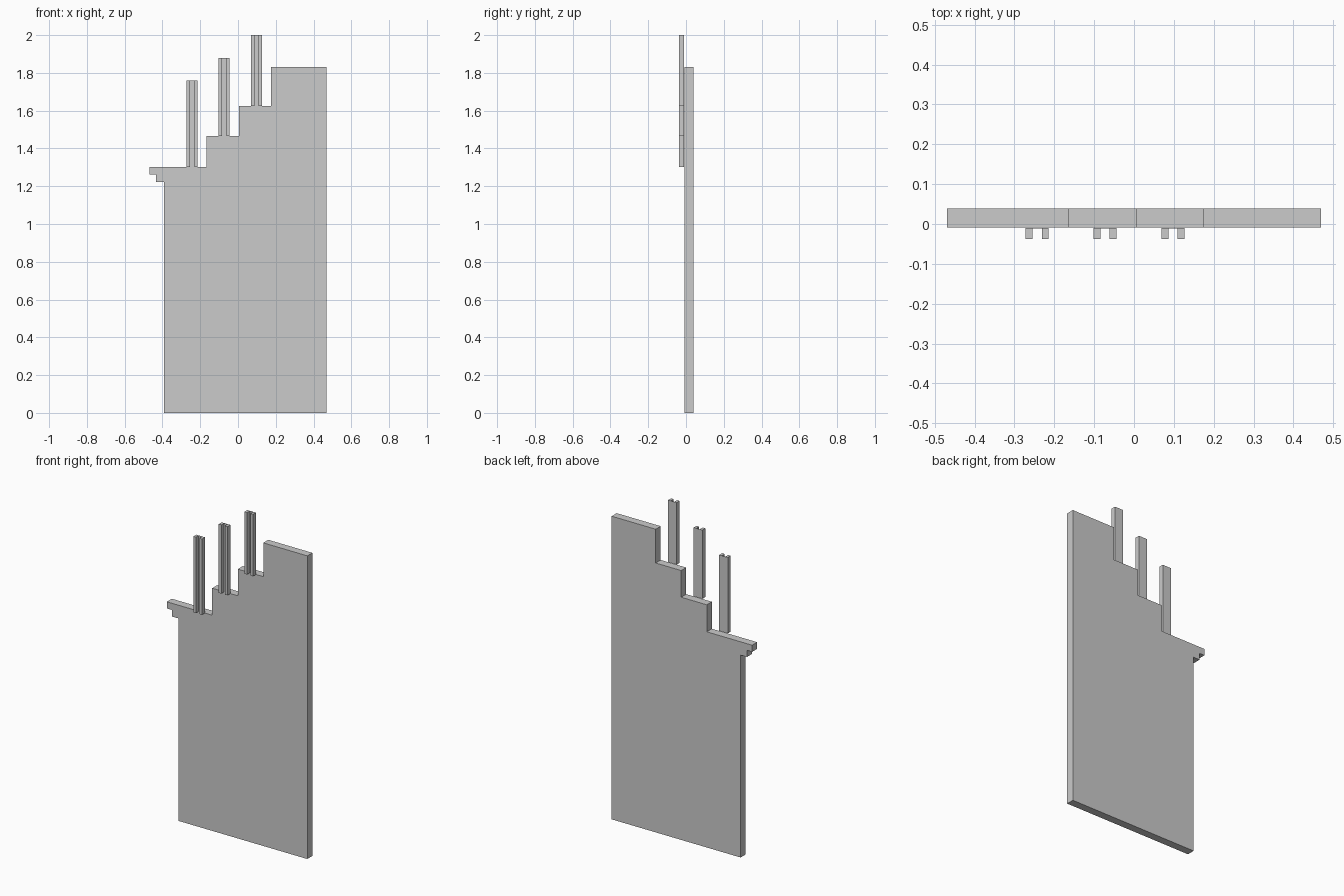
import bpy
import bmesh

cube = bpy.data.objects.get("Cube")
if cube:
    bpy.data.objects.remove(cube, do_unlink=True)

grey = bpy.data.materials.new("plain grey")
grey.use_nodes = True
colour = (0.6, 0.6, 0.6, 1)
grey.diffuse_color = colour
grey.node_tree.nodes["Principled BSDF"].inputs["Base Color"].default_value = colour


def extrude_profile(name, points, place, direction):
    """Make a flat-shaded solid from a closed profile pushed along a direction."""
    mesh = bpy.data.meshes.new(name)
    bm = bmesh.new()
    face = bm.faces.new([bm.verts.new(place(a, b)) for a, b in points])
    pushed = bmesh.ops.extrude_face_region(bm, geom=[face])["geom"]
    verts = [v for v in pushed if isinstance(v, bmesh.types.BMVert)]
    bmesh.ops.translate(bm, verts=verts, vec=direction)
    bmesh.ops.recalc_face_normals(bm, faces=bm.faces[:])
    bm.to_mesh(mesh)
    bm.free()
    mesh.materials.append(grey)
    obj = bpy.data.objects.new(name, mesh)
    bpy.context.collection.objects.link(obj)
    return obj


# Stepped wall slab with a corbelled ledge on its low end
front, back = -0.009, 0.039
left, right = -0.392, 0.469
ledges = [1.302, 1.465, 1.626]
risers = [-0.166, 0.005, 0.175]
outline = [(left, 0), (right, 0), (right, 1.83), (risers[2], 1.83)]
for i in (2, 1, 0):
    outline.append((risers[i], ledges[i]))
    if i:
        outline.append((risers[i - 1], ledges[i]))
outline += [(-0.469, ledges[0]), (-0.469, 1.262), (-0.435, 1.262),
            (-0.435, 1.222), (left, 1.222)]
extrude_profile("stepped_wall", outline,
                lambda x, z: (x, front, z), (0, back - front, 0))

# Channel posts standing on each ledge, open towards the front
half, flange, web = 0.029, 0.0175, 0.001
post_front, post_back = -0.038, -0.010
inner = half - flange
half_section = [(inner, post_back - web), (inner, post_front),
                (half, post_front), (half, post_back)]
section = half_section + [(-x, y) for x, y in reversed(half_section)]
names = ["low_post", "middle_post", "high_post"]
for name, x0, z0, top in zip(names, (-0.243, -0.073, 0.098), ledges, (1.76, 1.88, 2.0)):
    extrude_profile(name, section,
                    lambda x, y: (x0 + x, y, z0), (0, 0, top - z0))
